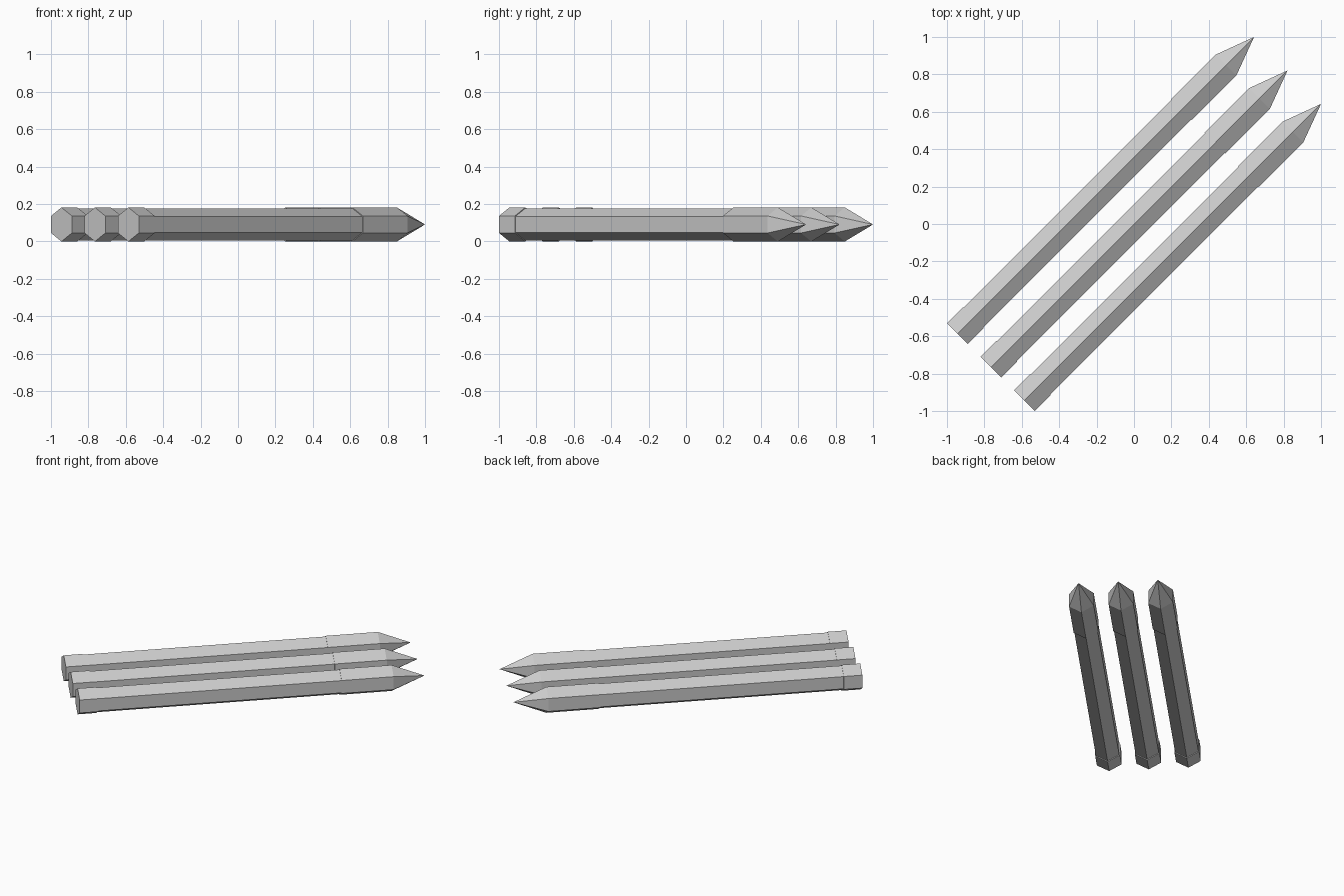
import bpy, bmesh, math
from mathutils import Matrix, Vector

if "Cube" in bpy.data.objects:
    bpy.data.objects.remove(bpy.data.objects["Cube"])

grey = bpy.data.materials.new("light grey")
grey.diffuse_color = (0.6, 0.6, 0.6, 1)
grey.use_nodes = True
grey.node_tree.nodes["Principled BSDF"].inputs["Base Color"].default_value = grey.diffuse_color

R = 0.091          # large hexagon radius, also axis height
SIDES = 6


def hex_part(name, sections, offset):
    """Hexagonal solid along the diagonal; sections = [(distance, radius), ...]; radius 0 is a point."""
    bm = bmesh.new()
    rings = []
    for s, r in sections:
        if r == 0:
            rings.append([bm.verts.new((s, 0, 0))] * SIDES)
        else:
            rings.append([bm.verts.new((s, r * math.sin(a), r * math.cos(a)))
                          for a in (i * math.tau / SIDES for i in range(SIDES))])
    for a, b in zip(rings, rings[1:]):
        for i in range(SIDES):
            j = (i + 1) % SIDES
            quad = [a[i], a[j], b[j], b[i]]
            bm.faces.new(list(dict.fromkeys(quad)))
    for ring in (rings[0], rings[-1]):
        if len(set(ring)) == SIDES:
            bm.faces.new(ring)
    bmesh.ops.recalc_face_normals(bm, faces=bm.faces)
    # turn to the 45 degree diagonal and shift sideways
    bm.transform(Matrix.Translation(Vector((offset, -offset, R)))
                 @ Matrix.Rotation(math.radians(45), 4, 'Z'))
    mesh = bpy.data.meshes.new(name)
    bm.to_mesh(mesh)
    bm.free()
    mesh.materials.append(grey)
    bpy.context.collection.objects.link(bpy.data.objects.new(name, mesh))


# three parallel pencil-shaped rods
for n, off in enumerate((-0.179, 0, 0.179), 1):
    hex_part(f"end_cap_{n}", [(-1.082, R), (-0.962, R)], off)
    hex_part(f"shaft_{n}", [(-0.962, 0.086), (0.612, 0.086)], off)
    hex_part(f"pointed_head_{n}", [(0.612, R), (0.948, R), (1.161, 0)], off)
